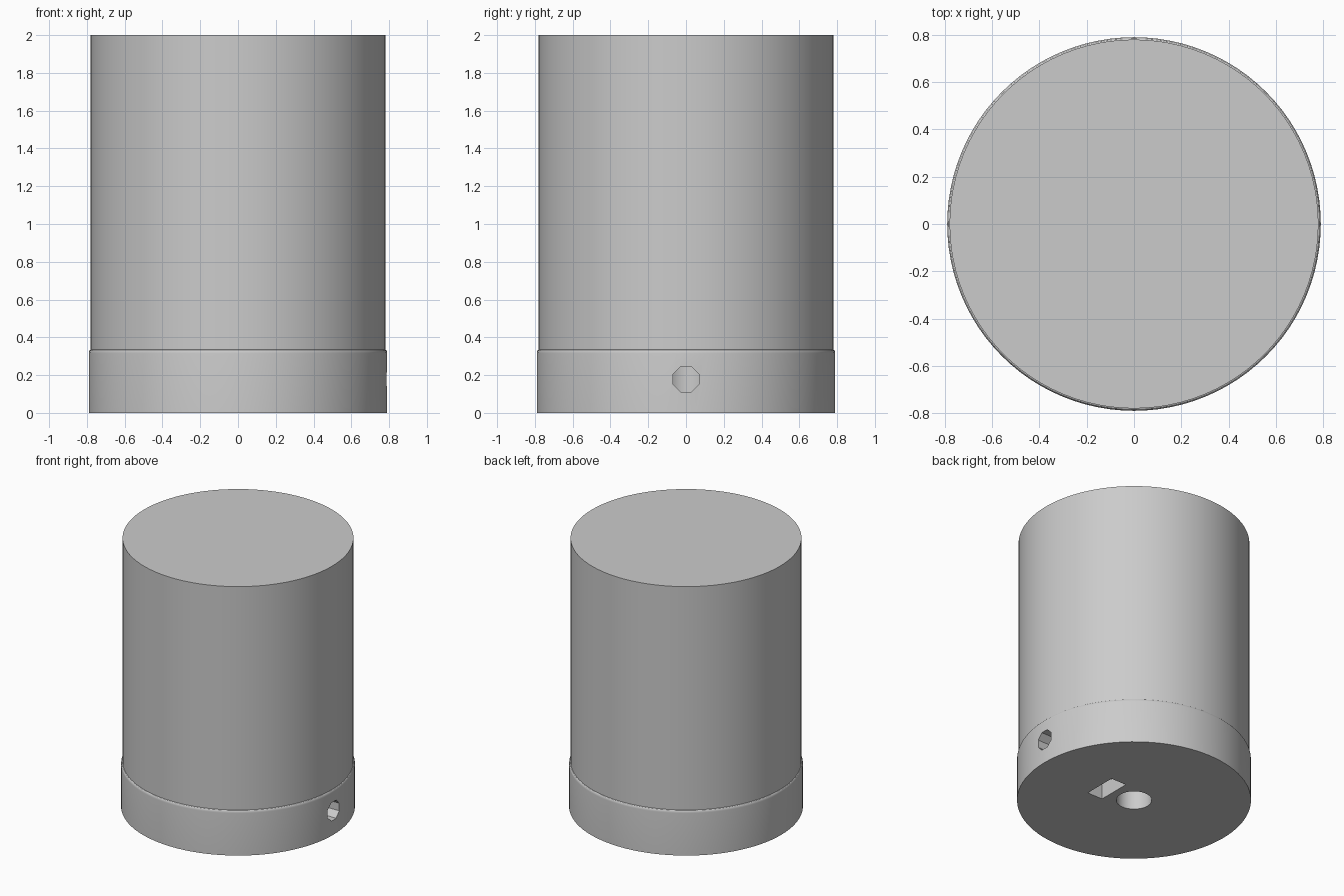
import bpy
import bmesh
from math import cos, sin, pi, radians
from mathutils import Matrix

cube = bpy.data.objects.get("Cube")
if cube:
    bpy.data.objects.remove(cube, do_unlink=True)

BODY_R, COLLAR_R, COLLAR_H, HEIGHT = 0.78, 0.79, 0.335, 2.0
SIDES = 96

grey = bpy.data.materials.new("plain grey")
grey.use_nodes = True
grey.diffuse_color = (0.6, 0.6, 0.6, 1)
grey.node_tree.nodes["Principled BSDF"].inputs["Base Color"].default_value = (0.6, 0.6, 0.6, 1)


def make_object(name, bm):
    bmesh.ops.recalc_face_normals(bm, faces=bm.faces)
    mesh = bpy.data.meshes.new(name)
    bm.to_mesh(mesh)
    bm.free()
    mesh.materials.append(grey)
    obj = bpy.data.objects.new(name, mesh)
    bpy.context.collection.objects.link(obj)
    return obj


def rod(name, radius, length, sides, matrix):
    bm = bmesh.new()
    bmesh.ops.create_cone(bm, cap_ends=True, segments=sides, radius1=radius,
                          radius2=radius, depth=length, matrix=matrix)
    return make_object(name, bm)


# Knob: straight body with a slightly wider, round-shouldered collar
shoulder = [(BODY_R + (COLLAR_R - BODY_R) * cos(a), COLLAR_H - 0.02 + 0.02 * sin(a))
            for a in (i * pi / 8 for i in range(5))]
profile = [(COLLAR_R, 0)] + shoulder + [(BODY_R, HEIGHT)]
bm = bmesh.new()
rings = [[bm.verts.new((r * cos(2 * pi * i / SIDES), r * sin(2 * pi * i / SIDES), z))
          for i in range(SIDES)] for r, z in profile]
for low, high in zip(rings, rings[1:]):
    for i in range(SIDES):
        j = (i + 1) % SIDES
        bm.faces.new((low[i], low[j], high[j], high[i]))
bm.faces.new(rings[0])
bm.faces.new(rings[-1])
knob = make_object("knob", bm)

# Shaft bore in the underside
bore = rod("shaft_bore_cutter", 0.12, 2.0, 48, Matrix.Translation((0, 0, 0)))

# Eight-sided set screw hole from the +x side into the bore
screw = rod("screw_hole_cutter", 0.0735, 1.0, 8,
            Matrix.Translation((0.5, 0, 0.178)) @ Matrix.Rotation(radians(90), 4, "Y")
            @ Matrix.Rotation(radians(22.5), 4, "Z"))

# Nut slot in the underside, crossing the screw hole
bm = bmesh.new()
bmesh.ops.create_cube(bm, size=1, matrix=Matrix.Translation((0.24, 0, 0))
                      @ Matrix.Diagonal((0.126, 0.25, 0.61, 1)))
slot = make_object("nut_slot_cutter", bm)

# Cut the holes, then discard the cutters
for cutter in (bore, screw, slot):
    cutter.hide_render = True
    cut = knob.modifiers.new(cutter.name, "BOOLEAN")
    cut.operation = "DIFFERENCE"
    cut.solver = "EXACT"
    cut.object = cutter
bpy.context.view_layer.objects.active = knob
knob.select_set(True)
for name in [m.name for m in knob.modifiers]:
    bpy.ops.object.modifier_apply(modifier=name)
for cutter in (bore, screw, slot):
    bpy.data.objects.remove(cutter, do_unlink=True)

# Smooth the round walls and keep the rims crisp
bpy.ops.object.select_all(action="DESELECT")
knob.select_set(True)
bpy.ops.object.shade_smooth_by_angle(angle=radians(30))
